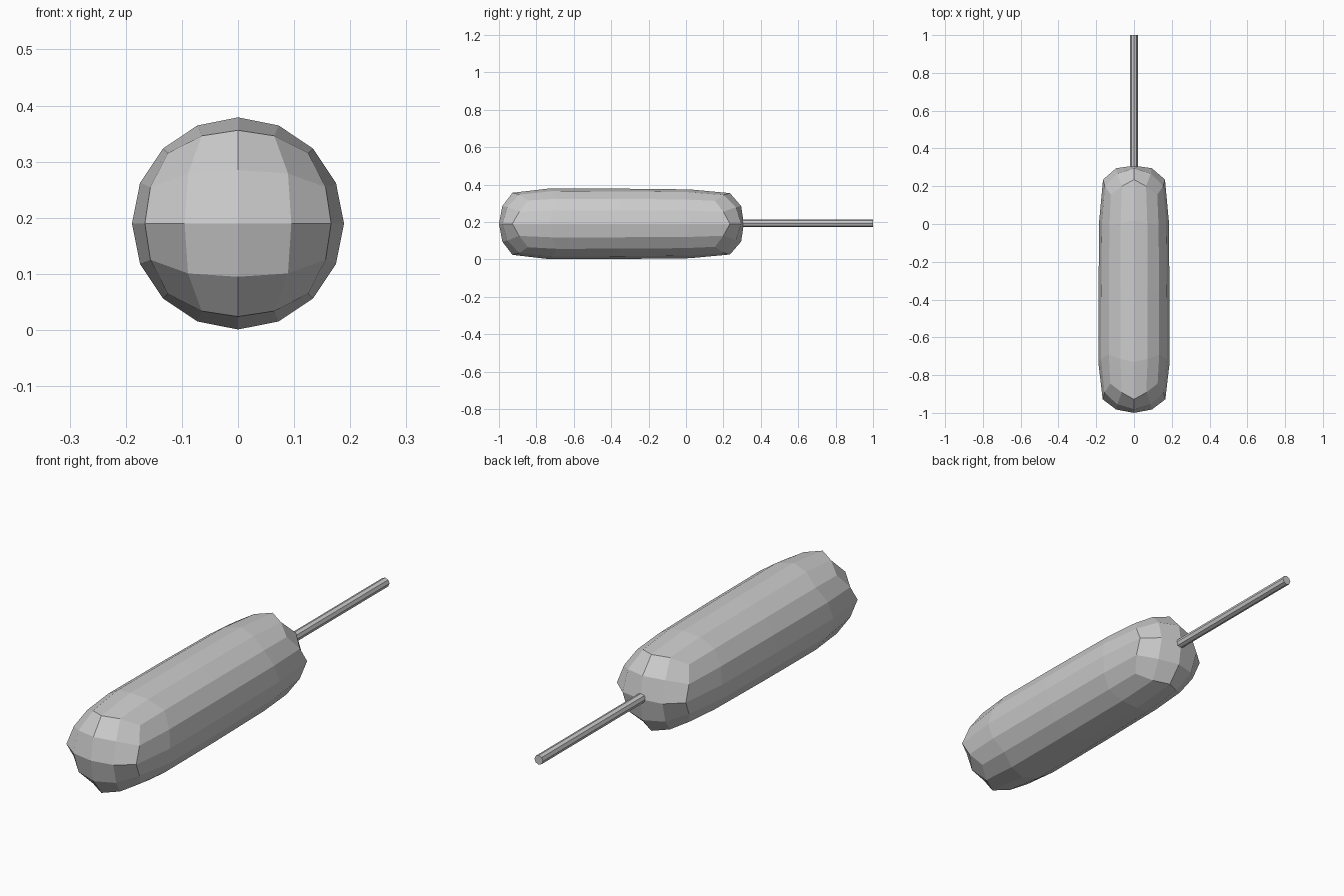
import bpy, bmesh
from math import sin, cos, pi

if "Cube" in bpy.data.objects:
    bpy.data.objects.remove(bpy.data.objects["Cube"])

CZ = 0.19  # axis height

# Rings along the body: (y on axis planes, y at 22.5 deg, y at 45 deg, radius at each)
RINGS = [
    ((-0.928, -0.892, -0.845), (0.166, 0.169, 0.177)),
    ((-0.73, -0.715, -0.69), (0.189, 0.189, 0.189)),
    ((-0.35, -0.35, -0.35), (0.188, 0.188, 0.188)),
    ((0.02, 0.005, -0.01), (0.184, 0.184, 0.184)),
    ((0.235, 0.20, 0.155), (0.164, 0.167, 0.174)),
]
# Caps: (y pole, y inner edge middle, y inner corner)
CAPS = [(-1.0, -0.982, -0.955), (0.309, 0.295, 0.267)]


def polar(bm, y, r, a):
    return bm.verts.new((r * cos(a), y, CZ + r * sin(a)))


def ring(bm, ys, rs):
    pick = (0, 1, 2, 1)
    return [polar(bm, ys[pick[k % 4]], rs[pick[k % 4]], k * pi / 8) for k in range(16)]


def cap(bm, outer, y):
    # 4 x 4 quads filling a 16-sided ring, as on a rounded cube
    pole = bm.verts.new((0, y[0], CZ))
    inner = [polar(bm, y[1 + k % 2], (0.095, 0.126)[k % 2], k * pi / 4) for k in range(8)]
    for q in range(4):
        a, c, b = inner[2 * q], inner[2 * q + 1], inner[(2 * q + 2) % 8]
        o = [outer[(4 * q + k) % 16] for k in range(5)]
        for f in ((pole, a, c, b), (a, o[0], o[1], c), (c, o[1], o[2], o[3]), (b, c, o[3], o[4])):
            bm.faces.new(f)


# Body: elongated rounded cube
bm = bmesh.new()
rings = [ring(bm, *r) for r in RINGS]
for r0, r1 in zip(rings, rings[1:]):
    for k in range(16):
        n = (k + 1) % 16
        bm.faces.new((r0[k], r0[n], r1[n], r1[k]))
cap(bm, rings[0], CAPS[0])
cap(bm, rings[-1], CAPS[1])
bmesh.ops.recalc_face_normals(bm, faces=bm.faces)
mesh = bpy.data.meshes.new("body")
bm.to_mesh(mesh)
bm.free()
bpy.context.collection.objects.link(bpy.data.objects.new("body", mesh))

# Stick: thin rod out of the back
bpy.ops.mesh.primitive_cylinder_add(vertices=8, radius=0.02, depth=0.75,
                                    location=(0, 0.625, 0.193), rotation=(pi / 2, 0, 0))
bpy.context.object.name = "stick"
